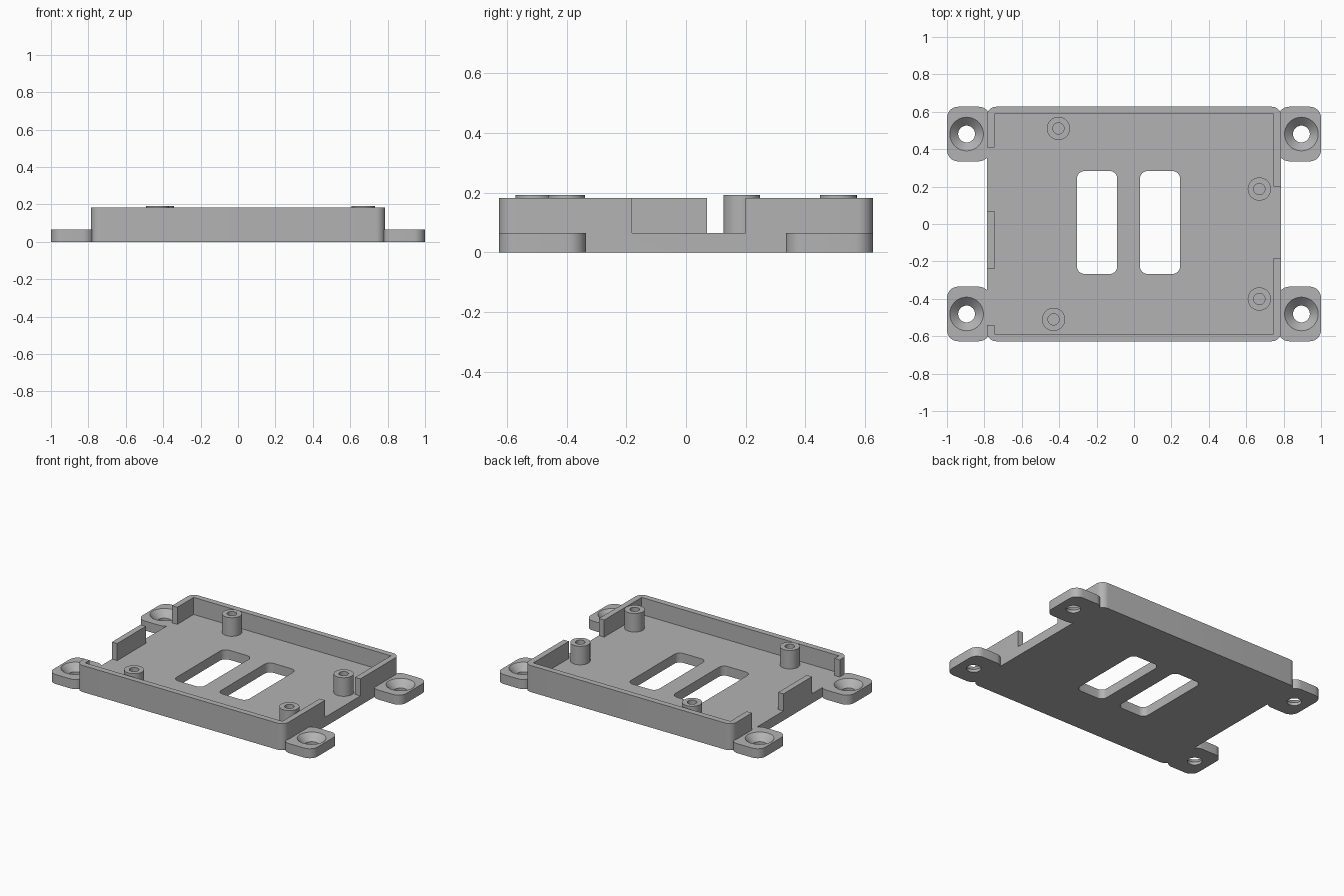
import bpy, bmesh
from math import cos, sin, pi

if "Cube" in bpy.data.objects:
    bpy.data.objects.remove(bpy.data.objects["Cube"], do_unlink=True)

HALF_X, HALF_Y = 0.787, 0.627      # outer size of the tray
WALL = 0.04
FLOOR, RIM = 0.065, 0.182          # heights
OVER = 0.1                         # extra reach of the cutters

grey = bpy.data.materials.new("plain grey")
grey.use_nodes = True
colour = (0.45, 0.45, 0.45, 1)
grey.diffuse_color = colour
grey.node_tree.nodes["Principled BSDF"].inputs["Base Color"].default_value = colour


def loft(name, rings):
    """Closed solid through a stack of matching rings of points."""
    bm = bmesh.new()
    loops = [[bm.verts.new(p) for p in ring] for ring in rings]
    n = len(loops[0])
    for a, b in zip(loops, loops[1:]):
        for i in range(n):
            j = (i + 1) % n
            bm.faces.new((a[i], a[j], b[j], b[i]))
    bm.faces.new(loops[0][::-1])
    bm.faces.new(loops[-1])
    mesh = bpy.data.meshes.new(name)
    bm.to_mesh(mesh)
    bm.free()
    mesh.materials.append(grey)
    obj = bpy.data.objects.new(name, mesh)
    bpy.context.collection.objects.link(obj)
    return obj


def block(name, x0, x1, y0, y1, z0, z1, r=0.0, steps=8):
    """Upright box, with rounded vertical edges if r is given."""
    corners = [(x1 - r, y1 - r), (x0 + r, y1 - r), (x0 + r, y0 + r), (x1 - r, y0 + r)]
    outline = []
    for k, (cx, cy) in enumerate(corners):
        for s in range(steps + 1 if r else 1):
            a = (k + s / steps) * pi / 2
            outline.append((cx + r * cos(a), cy + r * sin(a)))
    return loft(name, [[(x, y, z) for x, y in outline] for z in (z0, z1)])


def turned(name, cx, cy, profile, sides=40):
    """Round solid from (radius, height) pairs."""
    angles = [2 * pi * i / sides for i in range(sides)]
    return loft(name, [[(cx + r * cos(a), cy + r * sin(a), z) for a in angles]
                       for r, z in profile])


def cut(target, cutters):
    """Subtract the cutters, bake the result and drop the cutters."""
    for c in cutters:
        mod = target.modifiers.new("cut", 'BOOLEAN')
        mod.operation, mod.solver, mod.object = 'DIFFERENCE', 'EXACT', c
    graph = bpy.context.evaluated_depsgraph_get()
    mesh = bpy.data.meshes.new_from_object(target.evaluated_get(graph))
    target.modifiers.clear()
    target.data = mesh
    for c in cutters:
        bpy.data.objects.remove(c, do_unlink=True)


parts = []

# Tray: rounded body, hollowed, with open stretches in the end walls
tray = block("tray", -HALF_X, HALF_X, -HALF_Y, HALF_Y, 0, RIM, 0.05)
in_x, in_y = HALF_X - WALL, HALF_Y - WALL
cutters = [block("hollow", -in_x, in_x, -in_y, in_y, FLOOR, RIM + OVER)]
for side, y0, y1 in [(1, -0.182, 0.2), (-1, 0.07, 0.41), (-1, -0.54, -0.24)]:
    xa, xb = sorted((side * (in_x - 0.02), side * (HALF_X + OVER)))
    cutters.append(block("wall_gap", xa, xb, y0, y1, FLOOR, RIM + OVER))

# Vent slots through the floor
for x0, x1 in [(-0.305, -0.09), (0.032, 0.246)]:
    cutters.append(block("slot", x0, x1, -0.267, 0.283, -OVER, RIM, 0.04))
cut(tray, cutters)
parts.append(tray)

# Mounting ears with countersunk screw holes
for sx, x_name in [(1, "left"), (-1, "right")]:
    for sy, y_name in [(1, "back"), (-1, "front")]:
        xa, xb = sorted((sx * 0.77, sx))
        ya, yb = sorted((sy * 0.335, sy * HALF_Y))
        ear = block(f"mounting_ear_{y_name}_{x_name}", xa, xb, ya, yb, 0, FLOOR, 0.06)
        screw = turned("screw_cutter", sx * 0.895, sy * 0.481,
                       [(0.045, -OVER), (0.045, 0.02), (0.09, FLOOR), (0.09, OVER)])
        cut(ear, [screw])
        parts.append(ear)

# Standoffs with blind screw holes
for i, (x, y) in enumerate([(-0.404, 0.511), (-0.43, -0.51), (0.67, 0.187), (0.67, -0.401)]):
    parts.append(turned(f"standoff_{i + 1}", x, y,
                        [(0.062, FLOOR - 0.01), (0.062, 0.192), (0.03, 0.192), (0.03, FLOOR)]))

# Smooth the round faces, keep the edges crisp
bpy.ops.object.select_all(action='DESELECT')
for p in parts:
    p.select_set(True)
bpy.context.view_layer.objects.active = tray
bpy.ops.object.shade_smooth_by_angle(angle=pi / 6)
